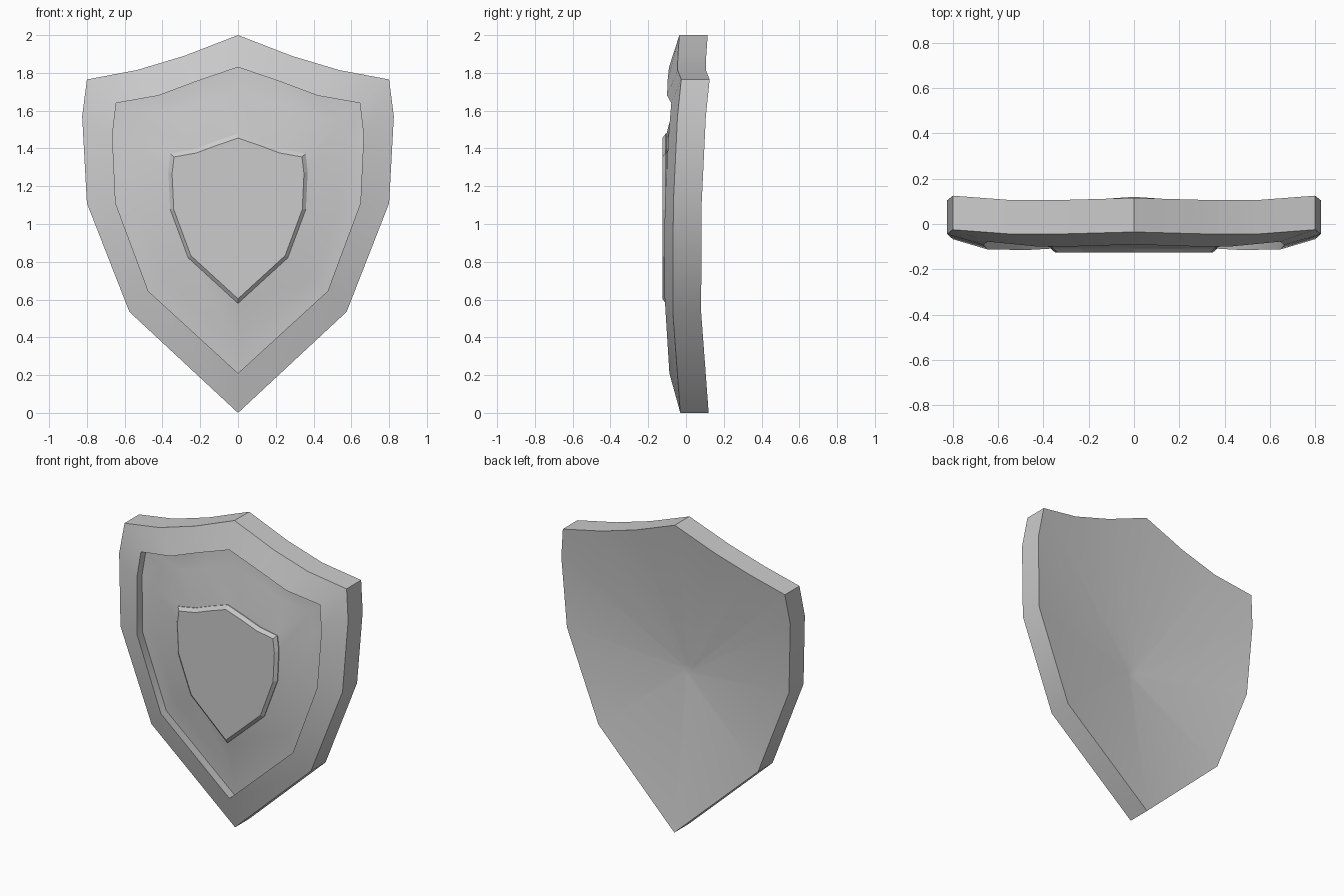
import bpy, bmesh

if "Cube" in bpy.data.objects:
    bpy.data.objects.remove(bpy.data.objects["Cube"])

# Right-hand half outlines, top centre to bottom tip: (x, y, z) on the front side
OUTER = [(0, -.035, 2.0), (.285, -.043, 1.89), (.535, -.045, 1.815), (.8, -.025, 1.765),
         (.825, -.045, 1.57), (.8, -.067, 1.11), (.575, -.07, .535), (0, -.03, 0)]
RIM = [(0, -.09, 1.83), (.22, -.098, 1.755), (.42, -.1, 1.68), (.645, -.078, 1.64),
       (.665, -.092, 1.47), (.648, -.112, 1.11), (.475, -.115, .645), (0, -.088, .21)]


def mirror(half):
    return half + [(-x, y, z) for x, y, z in half[-2:0:-1]]


def shift(ring, dy):
    return [(x, y + dy, z) for x, y, z in ring]


def scaled(ring, s, zc, y=None, dy=0):
    return [(x * s, (py + dy) if y is None else y, zc + (z - zc) * s) for x, py, z in ring]


def loft(name, rings):
    """Bridge a list of matching rings and cap both ends."""
    bm = bmesh.new()
    loops = [[bm.verts.new(p) for p in r] for r in rings]
    n = len(loops[0])
    for a, b in zip(loops, loops[1:]):
        for i in range(n):
            j = (i + 1) % n
            bm.faces.new((a[i], a[j], b[j], b[i]))
    bm.faces.new(loops[0])
    bm.faces.new(loops[-1])
    bmesh.ops.recalc_face_normals(bm, faces=bm.faces)
    mesh = bpy.data.meshes.new(name)
    bm.to_mesh(mesh)
    bm.free()
    ob = bpy.data.objects.new(name, mesh)
    bpy.context.collection.objects.link(ob)
    return ob


outer, rim = mirror(OUTER), mirror(RIM)
back = shift(outer, .15)

# Shield body: hollow back, edge, sloped rim, recessed floor and raised middle
body = loft("shield_body", [
    scaled(outer, .04, 1.0, y=-.022),
    back,
    outer,
    rim,
    shift(rim, .055),
    scaled(rim, .84, 1.09, dy=.048),
    scaled(rim, .555, 1.04, y=-.103),
])
bpy.context.view_layer.objects.active = body
body.select_set(True)
bpy.ops.object.shade_smooth_by_angle(angle=0.52)

# Small raised plate with a bevelled edge
loft("center_plate", [
    scaled(rim, .555, 1.04, y=-.09),
    scaled(rim, .555, 1.04, y=-.108),
    scaled(rim, .525, 1.04, y=-.125),
])
